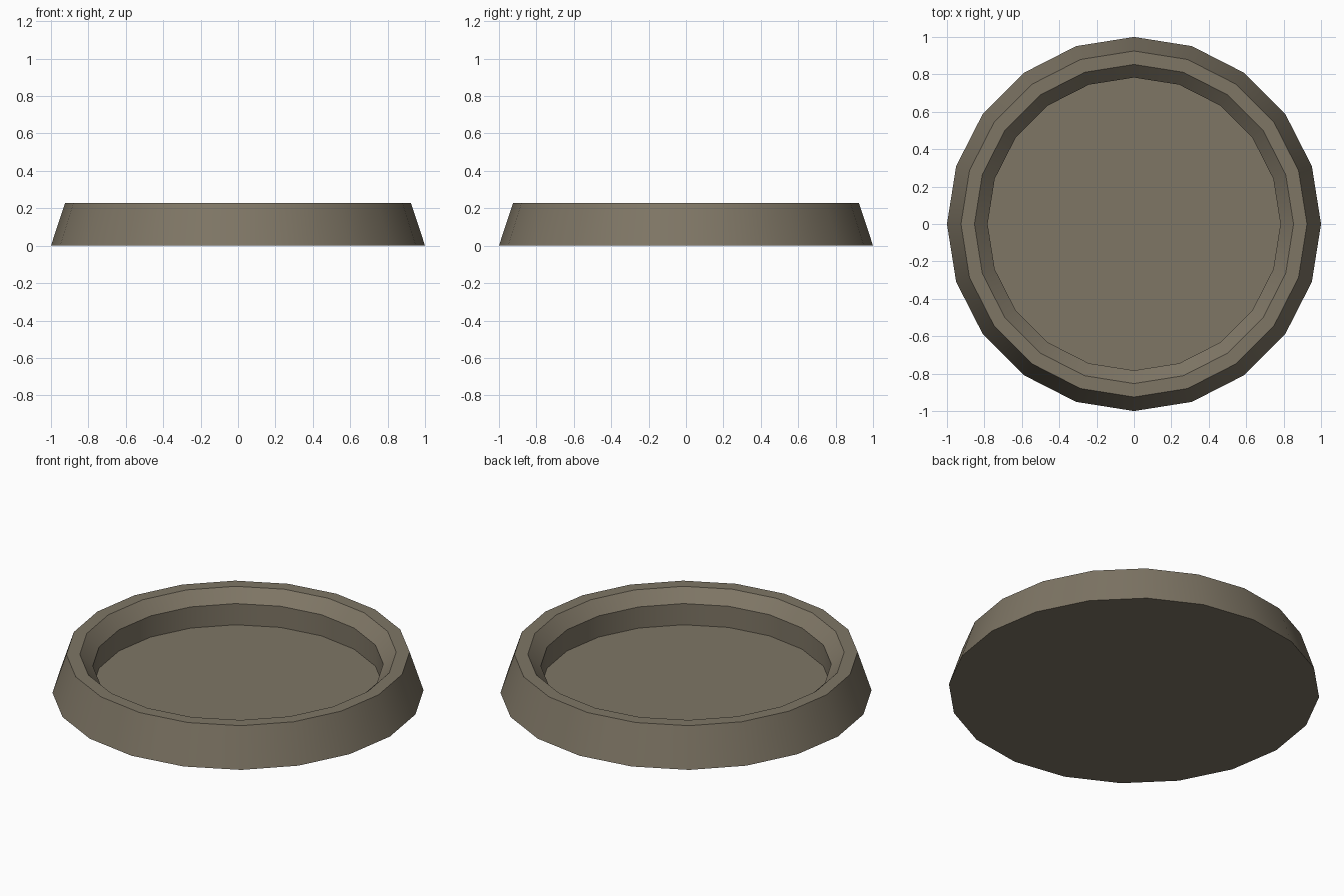
import bpy, bmesh, math

if "Cube" in bpy.data.objects:
    bpy.data.objects.remove(bpy.data.objects["Cube"])

SIDES = 20
# Radius and height from the base edge, over the rim, down to the recessed floor
PROFILE = [(1.0, 0.0), (0.925, 0.228), (0.853, 0.228), (0.783, 0.158), (0.783, 0.032)]

bm = bmesh.new()
rings = []
for r, z in PROFILE:
    rings.append([bm.verts.new((r * math.cos(math.tau * i / SIDES),
                                r * math.sin(math.tau * i / SIDES), z))
                  for i in range(SIDES)])

# Sloped outside, flat rim, inner bevel and upright inner wall
for a, b in zip(rings, rings[1:]):
    for i in range(SIDES):
        j = (i + 1) % SIDES
        bm.faces.new((a[i], a[j], b[j], b[i]))

# Underside and recessed floor
bm.faces.new(rings[0][::-1])
bm.faces.new(rings[-1])

mesh = bpy.data.meshes.new("round_base")
bm.to_mesh(mesh)
bm.free()
base = bpy.data.objects.new("round_base", mesh)
bpy.context.collection.objects.link(base)

# Smooth round the sides, sharp at the rim edges
bpy.context.view_layer.objects.active = base
base.select_set(True)
bpy.ops.object.shade_smooth_by_angle(angle=math.radians(30))

# Stone-brown colour
mat = bpy.data.materials.new("stone_brown")
mat.diffuse_color = (0.21, 0.18, 0.13, 1.0)
mat.use_nodes = True
mat.node_tree.nodes["Principled BSDF"].inputs["Base Color"].default_value = mat.diffuse_color
mesh.materials.append(mat)
